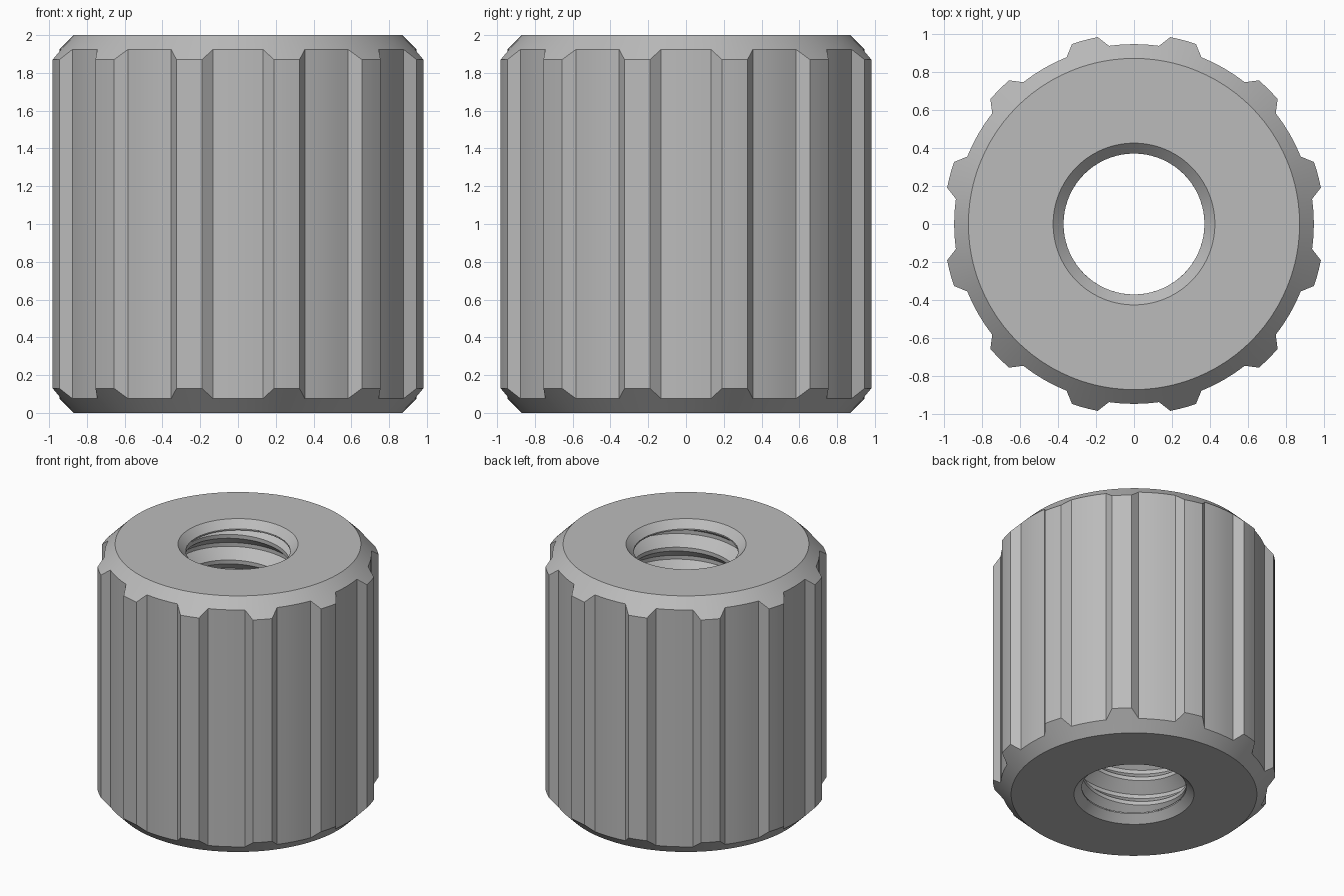
import bpy, bmesh
from math import sin, cos, pi, radians, floor

cube = bpy.data.objects.get("Cube")
if cube:
    bpy.data.objects.remove(cube)

H, R_FACE, R_ROOT, R_TIP = 2.0, 0.87, 0.945, 1.0
R_BORE, R_MOUTH, R_THREAD = 0.37, 0.425, 0.45
PITCH, STEPS = 0.2, 72
TEETH = 12

# Grey metal
metal = bpy.data.materials.new("grey_metal")
metal.use_nodes = True
colour = (0.5, 0.5, 0.5, 1)
metal.diffuse_color = colour
metal.node_tree.nodes["Principled BSDF"].inputs["Base Color"].default_value = colour


def finish(name, bm, angle):
    bmesh.ops.remove_doubles(bm, verts=bm.verts, dist=1e-5)
    bmesh.ops.dissolve_degenerate(bm, edges=bm.edges, dist=1e-5)
    mesh = bpy.data.meshes.new(name)
    bm.to_mesh(mesh)
    bm.free()
    obj = bpy.data.objects.new(name, mesh)
    bpy.context.collection.objects.link(obj)
    mesh.materials.append(metal)
    bpy.ops.object.select_all(action="DESELECT")
    obj.select_set(True)
    bpy.context.view_layer.objects.active = obj
    bpy.ops.object.shade_smooth_by_angle(angle=radians(angle))
    return obj


def ring(bm, points):
    return [bm.verts.new((r * cos(a), r * sin(a), z)) for r, a, z in points]


def bridge(bm, lower, upper):
    n = len(lower)
    for i in range(n):
        j = (i + 1) % n
        bm.faces.new((lower[i], lower[j], upper[j], upper[i]))


# Ribbed outline: root arc, sloped flank, tip arc, sloped flank
outline = []
for t in range(TEETH):
    for deg in (-8, -4, 0, 4, 8):
        outline.append((R_ROOT, radians(t * 30 + deg)))
    for deg in (11, 13.7, 16.3, 19):
        outline.append((R_TIP, radians(t * 30 + deg)))

# Body: mouths, flat ends, chamfers that cut the ribs, and ribbed side
bm = bmesh.new()
mouth = R_MOUTH - R_BORE
rows = [
    [(R_BORE, a, mouth) for r, a in outline],
    [(R_MOUTH, a, 0) for r, a in outline],
    [(R_FACE, a, 0) for r, a in outline],
    [(r, a, r - R_FACE) for r, a in outline],
    [(r, a, H - r + R_FACE) for r, a in outline],
    [(R_FACE, a, H) for r, a in outline],
    [(R_MOUTH, a, H) for r, a in outline],
    [(R_BORE, a, H - mouth) for r, a in outline],
]
rings = [ring(bm, row) for row in rows]
for lower, upper in zip(rings, rings[1:]):
    bridge(bm, lower, upper)
finish("ribbed_body", bm, 20)

# Thread: helical groove profile (fraction of pitch, radius) clipped to the bore
profile = [(0, R_BORE), (0.15, R_BORE), (0.5, R_THREAD), (0.65, R_THREAD), (1, R_BORE)]


def groove_radius(u):
    u -= floor(u)
    for (u0, r0), (u1, r1) in zip(profile, profile[1:]):
        if u <= u1:
            return r0 + (r1 - r0) * (u - u0) / (u1 - u0)


low, high = mouth + 0.01, H - mouth - 0.01
bm = bmesh.new()
columns = []
for s in range(STEPS + 1):
    turn, angle = s / STEPS, 2 * pi * s / STEPS
    points = [(R_BORE, angle, mouth), (R_BORE, angle, low)]
    for k in range(-2, int(H / PITCH) + 2):
        for u, r in profile[:-1]:
            z = (k + u + turn) * PITCH
            z = min(max(z, low), high)
            points.append((groove_radius(z / PITCH - turn), angle, z))
    points += [(R_BORE, angle, high), (R_BORE, angle, H - mouth)]
    columns.append(ring(bm, points))
for a, b in zip(columns, columns[1:]):
    for i in range(len(a) - 1):
        bm.faces.new((a[i], a[i + 1], b[i + 1], b[i]))
finish("threaded_bore", bm, 25)
